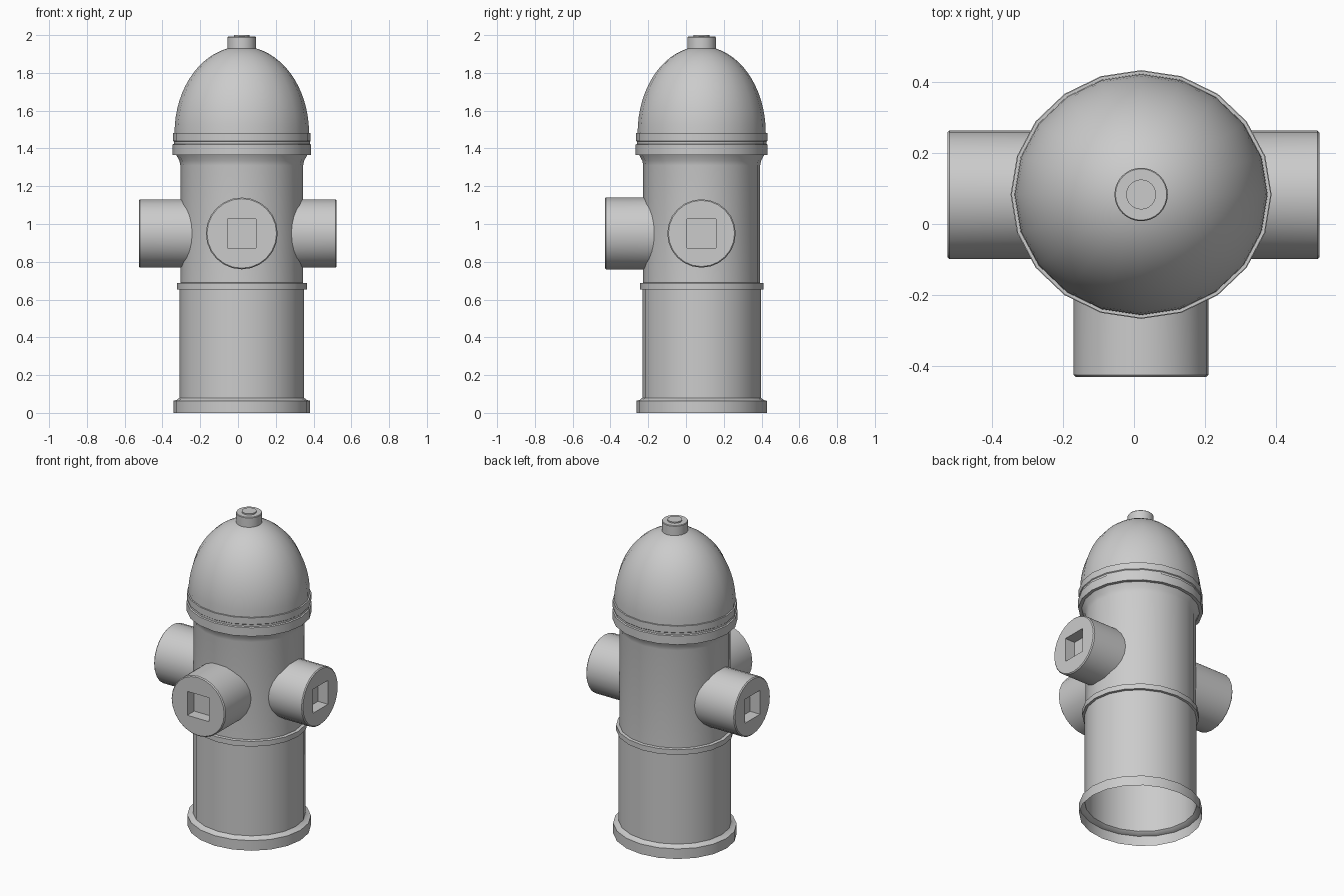
import bpy, bmesh, math
from mathutils import Vector

if "Cube" in bpy.data.objects:
    bpy.data.objects.remove(bpy.data.objects["Cube"])

CX, CY = 0.02, 0.083      # axis of the barrel
YS = 0.953                # barrel is slightly narrower front to back


def loft(name, rings, cap_end=True):
    """Skin a list of equal-length vertex rings into one object."""
    bm = bmesh.new()
    loops = [[bm.verts.new(p) for p in ring] for ring in rings]
    n = len(loops[0])
    for a, b in zip(loops, loops[1:]):
        for i in range(n):
            j = (i + 1) % n
            bm.faces.new((a[i], a[j], b[j], b[i]))
    if cap_end:
        bm.faces.new(loops[-1])
    bmesh.ops.recalc_face_normals(bm, faces=bm.faces[:])
    mesh = bpy.data.meshes.new(name)
    bm.to_mesh(mesh)
    bm.free()
    ob = bpy.data.objects.new(name, mesh)
    bpy.context.collection.objects.link(ob)
    bpy.ops.object.select_all(action='DESELECT')
    ob.select_set(True)
    bpy.context.view_layer.objects.active = ob
    bpy.ops.object.shade_smooth_by_angle(angle=math.radians(30))
    return ob


def lathe(name, profile, sides, ys=YS, cap_end=True):
    """Turn an (r, z) profile around the barrel axis."""
    angles = [2 * math.pi * i / sides for i in range(sides)]
    rings = [[(CX + r * math.cos(t), CY + r * ys * math.sin(t), z) for t in angles]
             for r, z in profile]
    return loft(name, rings, cap_end)


def nozzle(name, direction, origin, end, radius, wall_d, wall_u, sides=24):
    """Outlet with a square socket; its root follows the barrel wall."""
    d, o = Vector(direction), Vector(origin)
    u, up = d.cross(Vector((0, 0, 1))), Vector((0, 0, 1))
    angles = [2 * math.pi * i / sides for i in range(sides)]

    def circle(r, dist):
        return [o + d * dist + (u * math.cos(t) + up * math.sin(t)) * r for t in angles]

    def square(h, dist):
        pts = []
        for t in angles:
            c, s = math.cos(t), math.sin(t)
            k = h / max(abs(c), abs(s))
            pts.append(o + d * dist + u * c * k + up * s * k)
        return pts

    root = []
    for t in angles:
        a = radius * math.cos(t)
        dist = 0.98 * wall_d * math.sqrt(1 - (a / wall_u) ** 2)
        root.append(o + d * dist + u * a + up * radius * math.sin(t))
    return loft(name, [root, circle(radius, end - 0.006), circle(radius - 0.006, end),
                       square(0.076, end), square(0.076, end - 0.07)])


# Barrel: open base flange, lower pipe, joint ring, upper pipe, flared neck
lathe("barrel", [(0.362, 0), (0.362, 0.064), (0.345, 0.068), (0.33, 0.08), (0.33, 0.652),
                 (0.344, 0.654), (0.344, 0.687), (0.325, 0.689), (0.325, 1.31),
                 (0.33, 1.335), (0.347, 1.365)], 20, cap_end=False)

# Bonnet: two stacked flanges and an elliptical dome
dome = [(0.356 * math.cos(a), 1.482 + 0.458 * math.sin(a))
        for a in (math.radians(88 * i / 16) for i in range(17))]
lathe("bonnet", [(0.345, 1.365), (0.367, 1.365), (0.367, 1.42), (0.36, 1.424), (0.36, 1.436),
                 (0.365, 1.44), (0.365, 1.482)] + dome, 20)

# Top nut
lathe("top_nut", [(0.075, 1.91), (0.075, 1.988), (0.072, 1.992), (0.042, 1.992),
                  (0.042, 2.0)], 32, ys=1.0)

# Outlets: large one in front, one on each side
nozzle("front_outlet", (0, -1, 0), (CX, CY, 0.95), 0.513, 0.19, 0.31, 0.325)
for side, sx, end in (("right", 1, 0.502), ("left", -1, 0.545)):
    nozzle(side + "_outlet", (sx, 0, 0), (CX, CY - 0.001, 0.95), end, 0.181, 0.325, 0.31)
